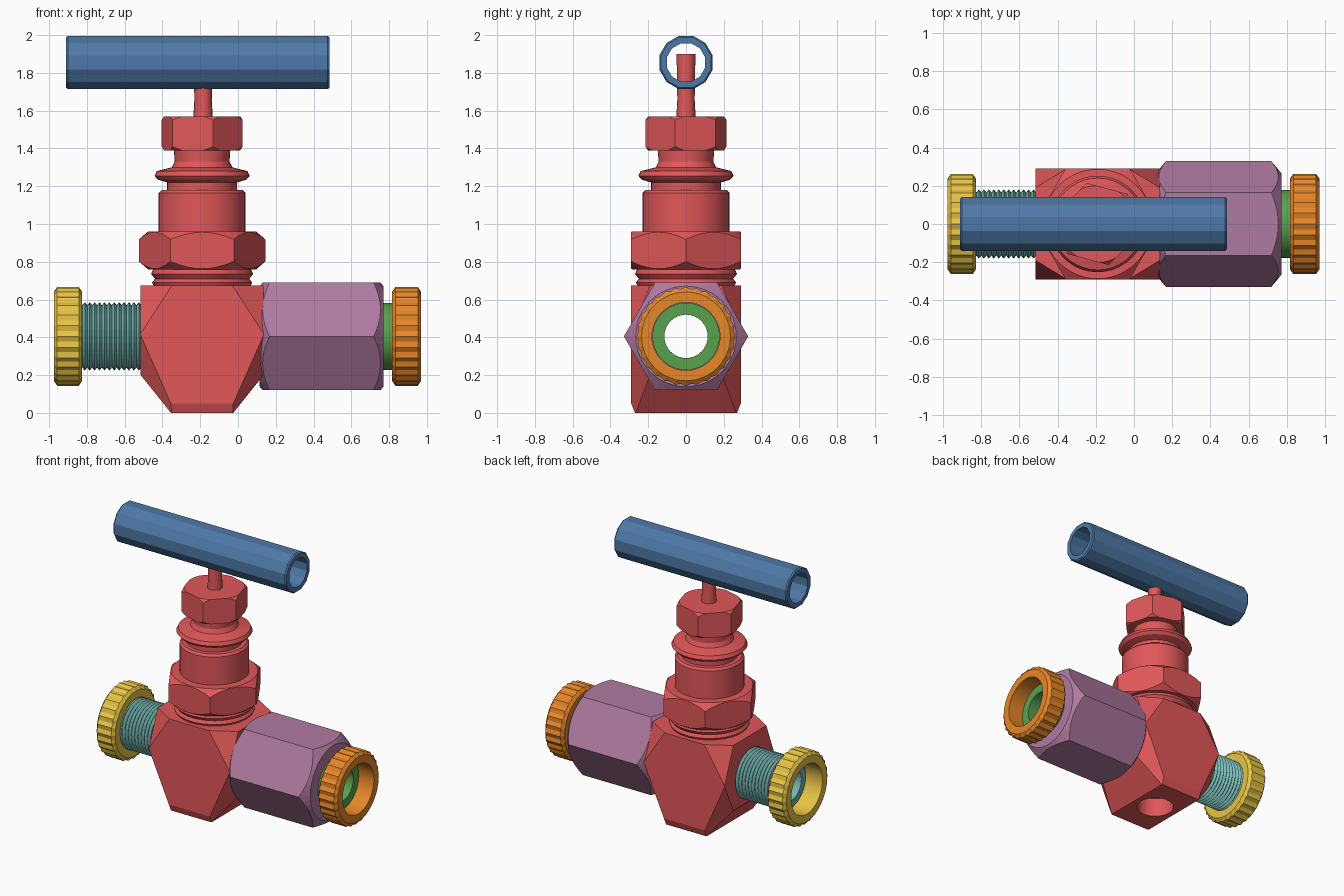
import bpy, bmesh, math
from mathutils import Matrix, Vector

if "Cube" in bpy.data.objects:
    bpy.data.objects.remove(bpy.data.objects["Cube"], do_unlink=True)

AX = -0.19      # x of the upright spindle axis
PZ = 0.405      # height of the pipe axis
UP = Matrix.Translation((AX, 0, 0))
ALONG = Matrix.Translation((0, 0, PZ)) @ Matrix.Rotation(math.pi / 2, 4, 'Y')


def material(name, hex_code):
    chans = [int(hex_code[i:i + 2], 16) / 255 for i in (0, 2, 4)]
    col = [c / 12.92 if c < 0.04 else ((c + 0.055) / 1.055) ** 2.4 for c in chans] + [1]
    m = bpy.data.materials.new(name)
    m.use_nodes = True
    m.diffuse_color = col
    m.node_tree.nodes["Principled BSDF"].inputs["Base Color"].default_value = col
    return m


RED = material("red", "e15759")
BLUE = material("blue", "4e79a7")
PURPLE = material("purple", "b07aa1")
TEAL = material("teal", "76b7b2")
GREEN = material("green", "59a14f")
ORANGE = material("orange", "f28e2b")
YELLOW = material("yellow", "edc948")


def finish(bm, name, mat):
    bmesh.ops.recalc_face_normals(bm, faces=bm.faces)
    me = bpy.data.meshes.new(name)
    bm.to_mesh(me)
    bm.free()
    ob = bpy.data.objects.new(name, me)
    bpy.context.collection.objects.link(ob)
    if mat:
        me.materials.append(mat)
    return ob


def select(ob):
    bpy.ops.object.select_all(action='DESELECT')
    ob.select_set(True)
    bpy.context.view_layer.objects.active = ob


def smooth(ob):
    select(ob)
    bpy.ops.object.shade_smooth_by_angle(angle=math.radians(25))
    return ob


def lathe(name, profile, mat, frame, segs=40, turn=0.0, squash=1.0, tooth=0.0):
    """Revolve a closed (radius, height) outline; tooth dips every other outer column."""
    bm = bmesh.new()
    rmax = max(r for r, _ in profile)
    cols = []
    for i in range(segs):
        a = turn + 2 * math.pi * i / segs
        col = []
        for r, h in profile:
            if i % 2 and r > rmax * 0.9:
                r -= tooth
            col.append(bm.verts.new(frame @ Vector((r * math.cos(a), squash * r * math.sin(a), h))))
        cols.append(col)
    n = len(profile)
    for i in range(segs):
        a, b = cols[i], cols[(i + 1) % segs]
        for j in range(n):
            k = (j + 1) % n
            if profile[j][0] + profile[k][0] > 0:
                bm.faces.new((a[j], b[j], b[k], a[k]))
    bmesh.ops.remove_doubles(bm, verts=bm.verts, dist=1e-5)
    bmesh.ops.dissolve_degenerate(bm, edges=bm.edges, dist=1e-6)
    return finish(bm, name, mat)


def rod(name, r, lo, hi, mat, frame, **kw):
    return lathe(name, [(0, lo), (r, lo), (r, hi), (0, hi)], mat, frame, **kw)


def tube(name, r_out, r_in, lo, hi, mat, frame, **kw):
    return lathe(name, [(r_in, lo), (r_out, lo), (r_out, hi), (r_in, hi)], mat, frame, **kw)


def boolean(ob, cutter, operation):
    mod = ob.modifiers.new("cut", 'BOOLEAN')
    mod.operation, mod.object, mod.solver = operation, cutter, 'EXACT'
    select(ob)
    bpy.ops.object.modifier_apply(modifier=mod.name)
    bpy.data.objects.remove(cutter, do_unlink=True)


def nut(name, r, lo, hi, mat, frame, turn, r_end, slope, squash=1.0):
    """Hexagonal nut with turned, chamfered ends."""
    ob = rod(name, r, lo, hi, mat, frame, segs=6, turn=turn, squash=squash)
    outline = [(0, lo - 0.001), (r_end, lo - 0.001), (r + 0.01, lo + slope),
               (r + 0.01, hi - slope), (r_end, hi + 0.001), (0, hi + 0.001)]
    boolean(ob, lathe("chamfer", outline, None, frame, segs=48), 'INTERSECT')
    return ob


# Valve body: block with sloped lower sides and cut corners
HW, HD, TOP = 0.325, 0.29, 0.675
bm = bmesh.new()
outline = [(-HW, TOP), (-HW, 0.2), (-0.165, 0), (0.165, 0), (HW, 0.2), (HW, TOP)]
face = bm.faces.new([bm.verts.new((AX + x, -HD, z)) for x, z in outline])
ext = bmesh.ops.extrude_face_region(bm, geom=[face])
bmesh.ops.translate(bm, vec=(0, 2 * HD, 0), verts=[v for v in ext["geom"] if isinstance(v, bmesh.types.BMVert)])
bmesh.ops.recalc_face_normals(bm, faces=bm.faces)


def slice_off(bm, pts):
    p = [Vector((AX + x, y, z)) for x, y, z in pts]
    no = (p[1] - p[0]).cross(p[2] - p[0]).normalized()
    if no.dot(p[0] - Vector((AX, 0, 0.35))) < 0:
        no.negate()
    geom = bm.verts[:] + bm.edges[:] + bm.faces[:]
    bmesh.ops.bisect_plane(bm, geom=geom, plane_co=p[0], plane_no=no, clear_outer=True)
    bmesh.ops.holes_fill(bm, edges=[e for e in bm.edges if e.is_boundary], sides=0)


for sy in (-1, 1):
    for sx in (-1, 1):
        slice_off(bm, [(sx * 0.16, sy * HD, TOP), (sx * HW, sy * HD, 0.42), (sx * HW, sy * 0.19, TOP)])
        slice_off(bm, [(sx * 0.165, sy * HD, 0.05), (sx * HW, sy * HD, 0.41), (sx * HW, sy * 0.19, 0.2)])
    slice_off(bm, [(-0.1, sy * HD, 0.05), (0.1, sy * HD, 0.05), (0, sy * 0.27, 0)])
body = finish(bm, "valve_body", RED)
boolean(body, rod("bore", 0.12, -1, 1, None, ALONG), 'DIFFERENCE')
boolean(body, rod("port", 0.125, -0.1, 0.14, None, UP), 'DIFFERENCE')

# Bonnet: ribbed neck, nut, barrel, flange, packing nut and stem
smooth(lathe("bonnet_neck", [(0, 0.66), (0.25, 0.66), (0.265, 0.69), (0.25, 0.71),
                             (0.27, 0.735), (0.255, 0.77), (0, 0.77)], RED, UP))
nut("bonnet_nut", 0.335, 0.76, 0.96, RED, UP, 0, 0.285, 0.05)
smooth(lathe("bonnet_barrel", [(0, 0.95), (0.23, 0.95), (0.23, 1.165), (0.215, 1.18), (0.185, 1.18),
                               (0.185, 1.22), (0.235, 1.235), (0.252, 1.255), (0.24, 1.28),
                               (0.16, 1.3), (0.145, 1.33), (0.15, 1.4), (0, 1.4)], RED, UP))
nut("packing_nut", 0.222, 1.39, 1.57, RED, UP, math.radians(-15), 0.2, 0.03)
smooth(lathe("stem", [(0, 1.55), (0.052, 1.55), (0.046, 1.66), (0.05, 1.9), (0, 1.9)],
             RED, Matrix.Translation((0.005, 0, 0)) @ UP, segs=16))

# Handle: hollow faceted bar across the stem
grip = Matrix.Translation((0, 0, 1.855 - PZ)) @ ALONG
lathe("handle_bar", [(0.105, -0.91), (0.138, -0.91), (0.146, -0.9), (0.146, 0.475), (0.138, 0.485),
                     (0.105, 0.485)], BLUE, grip, segs=12, turn=math.radians(15))

# Right-hand coupling: hex sleeve, inner pipe and knurled end ring
sleeve = nut("coupling_sleeve", 0.329, 0.115, 0.77, PURPLE, ALONG, math.pi / 2, 0.265, 0.06, squash=1.0)
boolean(sleeve, rod("sleeve_bore", 0.13, 0, 1, None, ALONG), 'DIFFERENCE')
smooth(tube("outlet_pipe", 0.178, 0.115, 0.6, 0.85, GREEN, ALONG))


def end_ring(name, lo, hi, mat):
    b = 0.018
    prof = [(0.18, lo), (0.235, lo), (0.262, lo + b), (0.262, hi - b), (0.235, hi), (0.18, hi)]
    lathe(name, prof, mat, ALONG, segs=56, tooth=0.01)


end_ring("outlet_ring", 0.815, 0.97, ORANGE)

# Left-hand threaded nipple and its end ring
pitch, count, start = 0.026, 13, -0.85
thread = [(0.115, start)]
for i in range(count):
    thread += [(0.165, start + i * pitch), (0.181, start + (i + 0.5) * pitch)]
thread += [(0.165, start + count * pitch), (0.115, start + count * pitch)]
lathe("threaded_nipple", thread, TEAL, ALONG, segs=32)
end_ring("inlet_ring", -0.975, -0.825, YELLOW)
